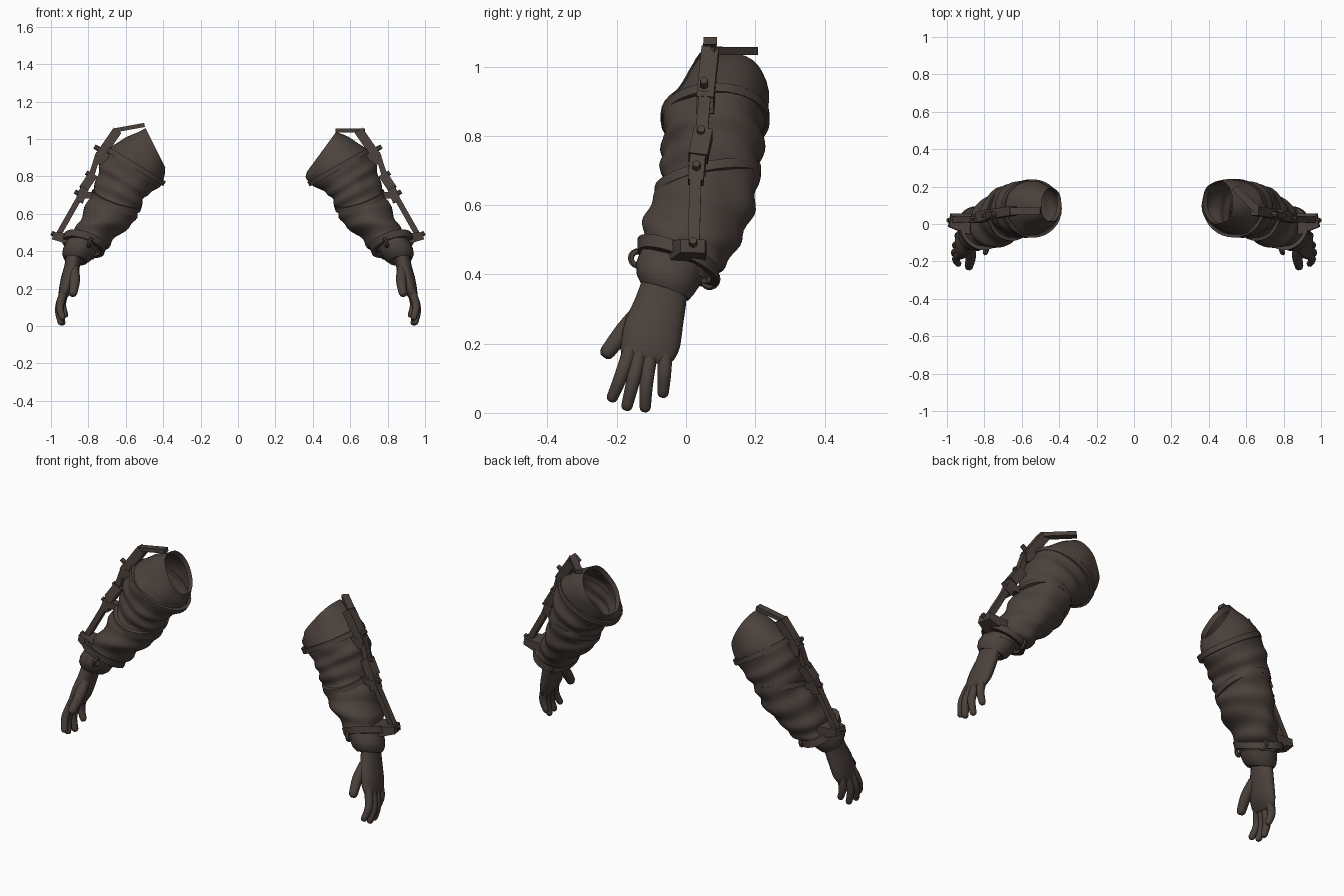
import bpy, bmesh, math
from mathutils import Vector, noise

if "Cube" in bpy.data.objects:
    bpy.data.objects.remove(bpy.data.objects["Cube"])

mat = bpy.data.materials.new("dark brown")
mat.diffuse_color = (0.07, 0.053, 0.045, 1)
mat.use_nodes = True
mat.node_tree.nodes["Principled BSDF"].inputs["Base Color"].default_value = mat.diffuse_color


def finish(bm, name, s, angle=40):
    """Mirror to the requested side, fix normals and shade."""
    for v in bm.verts:
        v.co.x *= s
    bmesh.ops.recalc_face_normals(bm, faces=bm.faces)
    me = bpy.data.meshes.new(name)
    bm.to_mesh(me)
    bm.free()
    me.materials.append(mat)
    ob = bpy.data.objects.new(name + ("_right" if s > 0 else "_left"), me)
    bpy.context.collection.objects.link(ob)
    bpy.context.view_layer.objects.active = ob
    ob.select_set(True)
    bpy.ops.object.shade_smooth_by_angle(angle=math.radians(angle))
    ob.select_set(False)


def loft(bm, rings, caps=True, closed=False):
    """Skin a list of point rings."""
    vs = [[bm.verts.new(p) for p in r] for r in rings]
    n = len(vs[0])
    pairs = list(zip(vs, vs[1:])) + ([(vs[-1], vs[0])] if closed else [])
    for a, b in pairs:
        for i in range(n):
            j = (i + 1) % n
            bm.faces.new((a[i], a[j], b[j], b[i]))
    if caps and not closed:
        bm.faces.new(vs[0])
        bm.faces.new(vs[-1])


def spline(keys, t):
    """Catmull-Rom value of tuple keys at parameter t."""
    i = min(int(t), len(keys) - 2)
    f = t - i
    k = [keys[max(0, min(len(keys) - 1, i + d))] for d in (-1, 0, 1, 2)]
    return [0.5 * (2 * b + (c - a) * f + (2 * a - 5 * b + 4 * c - d) * f * f
                   + (3 * b - a - 3 * c + d) * f ** 3) for a, b, c, d in zip(*k)]


def section(st, n=36, grow=0.0, drop=0.0, tilt=0.0):
    """Oval ring from inner x, z, outer x, z, y min, y max; tilt lowers the back."""
    xi, zi, xo, zo, y0, y1 = st
    c = Vector(((xi + xo) / 2, (y0 + y1) / 2, (zi + zo) / 2))
    u = Vector(((xo - xi) / 2, 0, (zo - zi) / 2))
    u += u.normalized() * grow
    v = Vector((0, (y1 - y0) / 2 + grow, 0))
    axis = Vector((u.z, 0, -u.x)).normalized()
    v += axis * tilt * v.y
    return [c + axis * drop + u * math.cos(2 * math.pi * i / n) + v * math.sin(2 * math.pi * i / n)
            for i in range(n)]


def band(name, s, st, width, grow, thick, tilt=0.0):
    bm = bmesh.new()
    loft(bm, [section(st, 32, g, d, tilt) for g, d in
              ((grow, -width / 2), (grow, width / 2),
               (grow - thick, width / 2), (grow - thick, -width / 2))], closed=True)
    finish(bm, name, s, 30)


def bar(name, s, a, b, wide, deep, taper=1.0):
    """Square bar from a to b; wide runs along y."""
    a, b = Vector(a), Vector(b)
    d = (b - a).normalized()
    side = Vector((0, 1, 0)) - d * d.y
    side.normalize()
    out = d.cross(side)
    bm = bmesh.new()
    loft(bm, [[p + side * i * wide * k / 2 + out * j * deep * k / 2
               for i, j in ((-1, -1), (1, -1), (1, 1), (-1, 1))]
              for p, k in ((a, 1), (b, taper))])
    finish(bm, name, s, 20)


def tube(bm, pts, radii, n=10):
    """Rounded finger along a smoothed path."""
    keys = [(*p, r) for p, r in zip(pts, radii)]
    rings, steps = [], 10
    samples = [spline(keys, t * (len(keys) - 1) / steps) for t in range(steps + 1)]
    d = (Vector(samples[-1][:3]) - Vector(samples[-2][:3])).normalized()
    r = samples[-1][3]
    for k in (0.5, 0.85):
        samples.append([*(Vector(samples[steps][:3]) + d * r * k), r * math.sqrt(1 - k * k)])
    for i, q in enumerate(samples):
        lo, hi = samples[max(i - 1, 0)], samples[min(i + 1, len(samples) - 1)]
        d = (Vector(hi[:3]) - Vector(lo[:3])).normalized()
        u = Vector((1, 0, 0)) - d * d.x
        u.normalize()
        v = d.cross(u)
        rings.append([Vector(q[:3]) + q[3] * (u * math.cos(2 * math.pi * k / n)
                      + v * math.sin(2 * math.pi * k / n)) for k in range(n)])
    loft(bm, rings)


def knob(name, s, pos, r=0.015, h=0.04):
    """Six-sided bolt pointing outward from the arm."""
    bm = bmesh.new()
    bmesh.ops.create_cone(bm, cap_ends=True, segments=6, radius1=r, radius2=r * 0.8, depth=h)
    rot = Vector((0.85, 0, 0.5)).to_track_quat('Z', 'Y')
    for v in bm.verts:
        v.co = rot @ v.co + Vector(pos)
    finish(bm, name, s, 20)


def clasp(name, s, pos, normal):
    bm = bmesh.new()
    rot = Vector(normal).to_track_quat('Z', 'Y')
    rings = []
    for i in range(14):
        a = 2 * math.pi * i / 14
        d = Vector((math.cos(a), math.sin(a), 0))
        rings.append([rot @ (d * (0.022 + 0.009 * math.cos(b * math.pi / 3))
                      + Vector((0, 0, 0.009 * math.sin(b * math.pi / 3)))) + Vector(pos)
                      for b in range(6)])
    loft(bm, rings, closed=True)
    finish(bm, name, s)


BODY = [(0.43, 0.73, 0.725, 0.885, -0.068, 0.218), (0.49, 0.69, 0.745, 0.81, -0.075, 0.222),
        (0.525, 0.635, 0.77, 0.72, -0.078, 0.208), (0.56, 0.57, 0.81, 0.63, -0.097, 0.185),
        (0.62, 0.50, 0.855, 0.54, -0.115, 0.15), (0.695, 0.425, 0.89, 0.47, -0.125, 0.11),
        (0.765, 0.395, 0.91, 0.43, -0.125, 0.05)]
TOP = {1: [(0.365, 0.82, 0.53, 1.045, -0.005, 0.235), (0.365, 0.785, 0.66, 0.97, -0.052, 0.238)],
       -1: [(0.385, 0.84, 0.495, 1.06, 0.01, 0.195), (0.39, 0.79, 0.655, 0.98, -0.052, 0.23)]}

for s in (1, -1):
    keys = TOP[s] + BODY
    # Open sleeve with uneven cloth folds and a short turned-in rim
    bm = bmesh.new()
    rings = []
    steps = 48
    for k in range(steps + 1):
        t = k * (len(keys) - 1) / steps
        ring = section(spline(keys, t), tilt=0.35 * max(0, t - 4) / 4)
        c = sum(ring, Vector()) / len(ring)
        out = []
        for i, p in enumerate(ring):
            a = 2 * math.pi * i / len(ring)
            fold = min(1, t / 3) * 0.006 * math.sin(t * 5.5 + 1.3 * math.sin(a + 0.7 * t))
            out.append(p + (p - c).normalized() * (fold + 0.02 * noise.noise(p * 8)))
        rings.append(out)
    c = sum(rings[0], Vector()) / len(rings[0])
    rim = [c + (p - c) * 0.95 + Vector((0.02, 0, -0.02)) for p in rings[0]]
    loft(bm, [rim] + rings, caps=False)
    finish(bm, "sleeve", s, 60)

    # Wrist cuff
    bm = bmesh.new()
    loft(bm, [section(st, 28, tilt=0.35) for st in (
        (0.75, 0.42, 0.915, 0.455, -0.13, 0.058), (0.765, 0.385, 0.935, 0.415, -0.145, 0.04),
        (0.785, 0.355, 0.94, 0.385, -0.142, 0.022), (0.81, 0.338, 0.93, 0.362, -0.13, 0.008),
        (0.835, 0.345, 0.915, 0.365, -0.12, 0.0))], caps=False)
    finish(bm, "cuff", s)

    # Straps round the upper arm, elbow and wrist
    band("upper_strap", s, spline(keys, 1.4), 0.028, 0.011, 0.016)
    band("elbow_strap", s, spline(keys, 4.1), 0.028, 0.011, 0.018, -0.2)
    band("wrist_bracket", s, (0.72, 0.405, 0.925, 0.475, -0.13, 0.085), 0.038, 0.01, 0.022, 0.4)
    clasp("front_clasp", s, (0.79, -0.138, 0.445), (1, 0.3, 0.3))
    clasp("rear_clasp", s, (0.775, 0.07, 0.385), (1, -0.3, 0.2))

    # Hand: palm plus five fingers
    bm = bmesh.new()
    palm = [(0.875, -0.06, 0.385, 0.042, 0.064), (0.887, -0.074, 0.32, 0.042, 0.074),
            (0.902, -0.092, 0.26, 0.044, 0.083), (0.918, -0.102, 0.20, 0.039, 0.085),
            (0.93, -0.11, 0.165, 0.028, 0.078), (0.934, -0.113, 0.145, 0.015, 0.064)]
    loft(bm, [[Vector((x + rx * math.cos(a * math.pi / 10), y + ry * math.sin(a * math.pi / 10),
                       z - 0.1 * ry * math.sin(a * math.pi / 10))) for a in range(20)]
              for x, y, z, rx, ry in (spline(palm, i / 2) for i in range(11))])
    finish(bm, "palm", s, 60)
    fingers = {
        "thumb": ((0.88, -0.12, 0.3), (0.873, -0.176, 0.24), (0.882, -0.225, 0.178)),
        "index_finger": ((0.925, -0.155, 0.2), (0.952, -0.186, 0.11), (0.94, -0.212, 0.047)),
        "middle_finger": ((0.928, -0.13, 0.19), (0.958, -0.152, 0.095), (0.948, -0.17, 0.022)),
        "ring_finger": ((0.928, -0.1, 0.19), (0.953, -0.114, 0.09), (0.94, -0.118, 0.018)),
        "little_finger": ((0.922, -0.06, 0.2), (0.94, -0.062, 0.12), (0.925, -0.066, 0.06))}
    for name, path in fingers.items():
        bm = bmesh.new()
        r = 0.031 if name == "thumb" else 0.023
        tube(bm, path, (r, r * 0.9, r * 0.75))
        finish(bm, name, s, 60)

    # Jointed brace along the outside of the arm
    tip = (0.535, 0.195, 1.045) if s > 0 else (0.5, 0.07, 1.075)
    bar("shoulder_plate", s, (0.665, 0.068, 1.045), tip, 0.038, 0.022)
    bar("upper_brace", s, (0.645, 0.07, 1.045), (0.745, 0.055, 0.90), 0.05, 0.05)
    bar("upper_link", s, (0.745, 0.055, 0.925), (0.785, 0.045, 0.80), 0.035, 0.03)
    bar("elbow_block", s, (0.775, 0.05, 0.81), (0.825, 0.035, 0.735), 0.055, 0.05)
    bar("elbow_joint", s, (0.815, 0.035, 0.75), (0.85, 0.028, 0.665), 0.045, 0.045)
    bar("lower_brace", s, (0.84, 0.028, 0.70), (0.965, 0.022, 0.48), 0.034, 0.03)
    bar("upper_mount", s, (0.64, 0.06, 0.895), (0.76, 0.055, 0.89), 0.06, 0.065, 0.8)
    bar("elbow_mount", s, (0.75, 0.035, 0.70), (0.845, 0.03, 0.70), 0.045, 0.035)
    bar("wrist_mount", s, (0.87, 0.0, 0.46), (0.985, 0.02, 0.482), 0.12, 0.065, 0.6)
    for name, p in (("shoulder_bolt", (0.75, 0.052, 0.95)), ("link_bolt", (0.795, 0.043, 0.81)),
                    ("elbow_bolt", (0.855, 0.03, 0.71)), ("wrist_bolt", (0.98, 0.02, 0.488))):
        knob(name, s, p)
